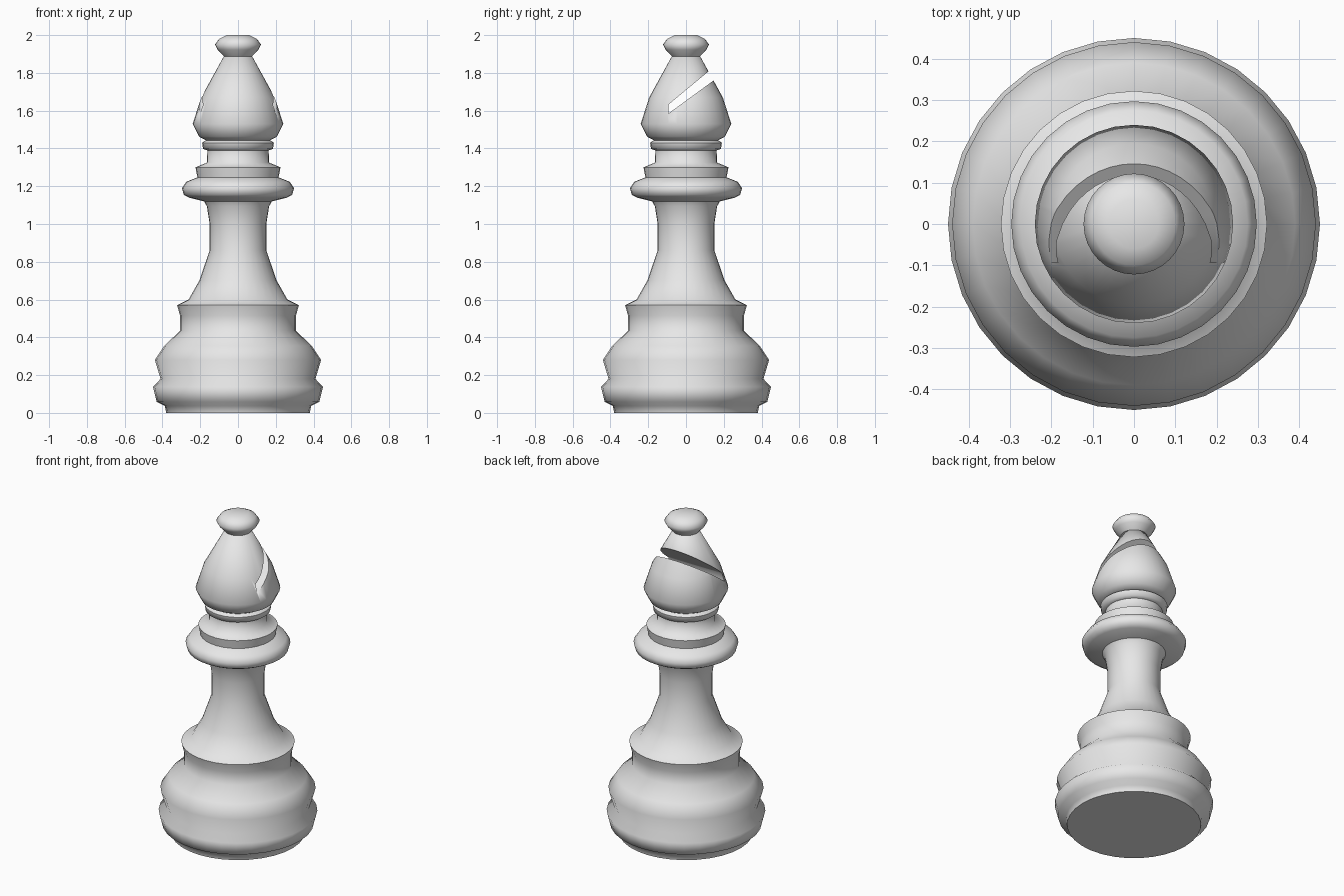
import bpy, bmesh, math

if "Cube" in bpy.data.objects:
    bpy.data.objects.remove(bpy.data.objects["Cube"])

grey = bpy.data.materials.new("plain grey")
grey.diffuse_color = (0.8, 0.8, 0.8, 1)
grey.use_nodes = True
grey.node_tree.nodes["Principled BSDF"].inputs["Base Color"].default_value = grey.diffuse_color
SEGMENTS = 32


def lathe(name, profile, cap_bottom=False, cap_top=False):
    """Revolve (radius, height) pairs, listed bottom to top, around z."""
    bm = bmesh.new()
    rings = []
    for r, z in profile:
        rings.append([bm.verts.new((r * math.cos(2 * math.pi * i / SEGMENTS),
                                    r * math.sin(2 * math.pi * i / SEGMENTS), z))
                      for i in range(SEGMENTS)])
    for low, high in zip(rings, rings[1:]):
        for i in range(SEGMENTS):
            j = (i + 1) % SEGMENTS
            bm.faces.new((low[i], low[j], high[j], high[i]))
    if cap_bottom:
        bm.faces.new(rings[0][::-1])
    if cap_top:
        bm.faces.new(rings[-1])
    return finish(name, bm)


def finish(name, bm):
    mesh = bpy.data.meshes.new(name)
    bm.to_mesh(mesh)
    bm.free()
    obj = bpy.data.objects.new(name, mesh)
    bpy.context.collection.objects.link(obj)
    mesh.materials.append(grey)
    return obj


# Stepped foot
base = lathe("base", [
    (0.38, 0), (0.387, 0.037), (0.43, 0.058), (0.45, 0.138), (0.41, 0.18),
    (0.44, 0.28), (0.39, 0.355), (0.307, 0.435), (0.307, 0.515), (0.322, 0.57)],
    cap_bottom=True)

# Flared stem
stem = lathe("stem", [
    (0.322, 0.57), (0.262, 0.60), (0.205, 0.70), (0.15, 0.86),
    (0.15, 1.0), (0.165, 1.095), (0.18, 1.12)])

# Wide collar with the neck ring above it
collar = lathe("collar", [
    (0.18, 1.12), (0.26, 1.14), (0.287, 1.155), (0.297, 1.19), (0.275, 1.223),
    (0.215, 1.247), (0.225, 1.30), (0.165, 1.325), (0.162, 1.39),
    (0.185, 1.397), (0.19, 1.43), (0.17, 1.443)])

# Mitre head
head = lathe("head", [
    (0.17, 1.443), (0.207, 1.463), (0.24, 1.53), (0.195, 1.67), (0.075, 1.888)],
    cap_bottom=True, cap_top=True)

# Slanted slot, cut right through from side to side
bm = bmesh.new()
outline = [(-0.093, 1.585), (0.29, 1.865), (0.29, 1.95), (-0.093, 1.632)]
left = [bm.verts.new((-0.4, y, z)) for y, z in outline]
right = [bm.verts.new((0.4, y, z)) for y, z in outline]
bm.faces.new(left)
bm.faces.new(right)
for i in range(4):
    j = (i + 1) % 4
    bm.faces.new((left[i], left[j], right[j], right[i]))
bmesh.ops.recalc_face_normals(bm, faces=bm.faces[:])
cutter = finish("slot_cutter", bm)
cutter.hide_render = True

slot = head.modifiers.new("slot", 'BOOLEAN')
slot.operation = 'DIFFERENCE'
slot.solver = 'EXACT'
slot.object = cutter
bpy.context.view_layer.objects.active = head
bpy.ops.object.modifier_apply(modifier="slot")
bpy.data.objects.remove(cutter)

# Button on top
finial = lathe("finial", [
    (0.075, 1.888), (0.107, 1.922), (0.122, 1.95), (0.10, 1.98), (0.06, 2.0)],
    cap_top=True)

# Smooth shading with crisp creases
bpy.ops.object.select_all(action='DESELECT')
for obj in (base, stem, collar, head, finial):
    obj.select_set(True)
bpy.context.view_layer.objects.active = base
bpy.ops.object.shade_smooth_by_angle(angle=math.radians(65))
